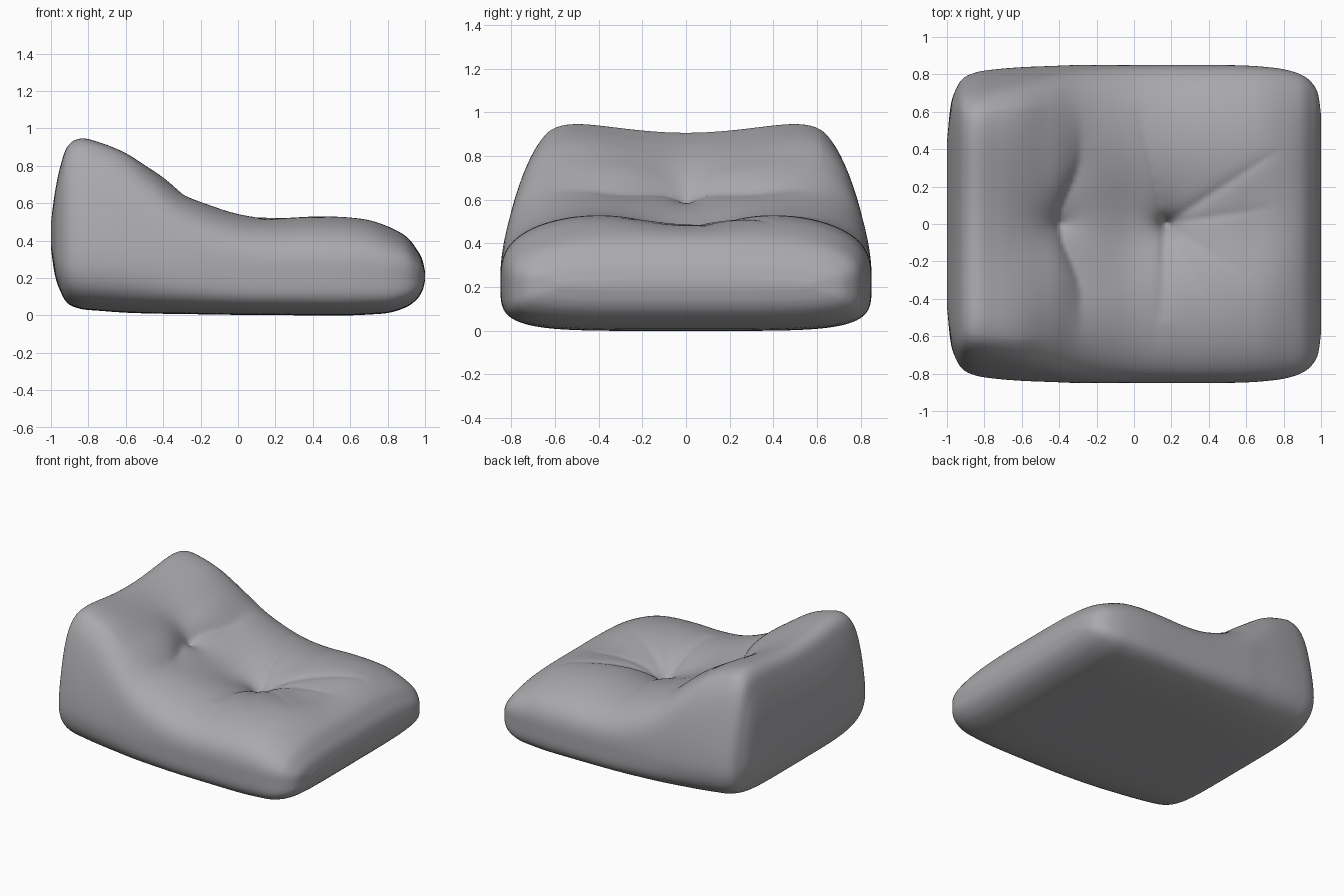
import bpy, bmesh, math

if "Cube" in bpy.data.objects:
    bpy.data.objects.remove(bpy.data.objects["Cube"])

# stations along x: x, bottom z, top z, half width, roundness of the upper half
STATIONS = [
    (-1.00, .36, .56, .45, 4), (-.98, .22, .70, .64, 5), (-.95, .13, .84, .73, 6),
    (-.91, .065, .945, .785, 7), (-.84, .035, .985, .815, 7), (-.74, .025, .965, .83, 6.5),
    (-.60, .015, .91, .84, 5.5), (-.45, .01, .80, .845, 4.6), (-.30, .008, .69, .85, 3.8),
    (-.13, .005, .615, .85, 3.3), (.04, .003, .565, .85, 3.1), (.22, .002, .55, .85, 3),
    (.40, 0, .555, .85, 3), (.57, 0, .55, .848, 3), (.70, .005, .53, .84, 3),
    (.81, .015, .485, .825, 3), (.90, .045, .425, .795, 3.2), (.955, .085, .355, .75, 3.4),
    (.985, .13, .30, .69, 3.6), (1.00, .185, .235, .58, 4)]
SUB, ACROSS, UP = 9, 100, 16


def spline(p0, p1, p2, p3, t):
    return [b + .5 * t * (c - a + t * (2*a - 5*b + 4*c - d + t * (3*(b - c) + d - a)))
            for a, b, c, d in zip(p0, p1, p2, p3)]


def smooth(a, b, v):
    t = min(1, max(0, (v - a) / (b - a)))
    return t * t * (3 - 2 * t)


def fold(x, y, ax, ay, bx, by, width, depth):
    """Narrow crease from a to b, fading out at b."""
    dx, dy = bx - ax, by - ay
    t = ((x - ax) * dx + (y - ay) * dy) / (dx*dx + dy*dy)
    u = min(1, max(0, t))
    d = math.hypot(x - ax - u*dx, y - ay - u*dy)
    return depth * (1 - u) ** .6 * math.exp(-d / width)


FOLDS = [(.78, .40, .025), (.75, .09, .018), (.17, -.52, .03), (.02, .62, .02),
         (.62, -.28, .010), (.12, -.68, .012), (.45, -.5, .010)]


def dent(x, y):
    ay = abs(y)
    # pulled-in button in the seat
    r = math.hypot((x - .17) / 1.1, y)
    d = .095 * math.exp(-r / .13) + .055 * math.exp(-(y / .3)**2) * smooth(-.35, 0, x) * smooth(.95, .6, x)
    for bx, by, dep in FOLDS:
        d += fold(x, y, .17, 0, bx, by, .03, dep)
    # tuck where the backrest meets the seat
    xc = -.40 + .11 * smooth(0, .38, ay)
    fade = smooth(.68, .1, ay)
    side = .05 if x < xc else .11
    d += .06 * fade * math.exp(-abs(x - xc) / side)
    d += .12 * math.exp(-math.hypot((x + .39) / 1.2, y) / .17)
    # sagging upper edge of the backrest
    d += .065 * max(0, 1 - (y / .62)**2) * smooth(-.35, -.65, x)
    return d


# unit square outline, evenly spaced, later rounded
square = ([(-1 + 2*i/ACROSS, -1) for i in range(ACROSS)] + [(1, -1 + i/UP) for i in range(2*UP)]
          + [(1 - 2*i/ACROSS, 1) for i in range(ACROSS)] + [(-1, 1 - i/UP) for i in range(2*UP)])


def section(bm, x, zb, zt, w, n):
    ring = []
    zc = zb + (zt - zb) * .45
    for a, b in square:
        k = n if b > 0 else 5
        s = (abs(a)**k + abs(b)**k) ** (-1 / k)
        a, b = a * s, b * s
        z = zc + b * ((zt - zc) if b > 0 else (zc - zb))
        y = a * w * (1 - .35 * max(0, z - .25) ** 1.6)
        if b > 0:
            z -= dent(x, y) * smooth(.3, .95, b)
        ring.append(bm.verts.new((x, y, max(0, z))))
    return ring


# cushion body lofted back to front
bm = bmesh.new()
rings = []
last = len(STATIONS) - 1
for i in range(last):
    q = [STATIONS[min(last, max(0, j))] for j in range(i - 1, i + 3)]
    for s in range(SUB + (i == last - 1)):
        rings.append(section(bm, *spline(*q, s / SUB)))
for r0, r1 in zip(rings, rings[1:]):
    for j in range(len(r0)):
        k = (j + 1) % len(r0)
        bm.faces.new((r0[j], r0[k], r1[k], r1[j]))
bm.faces.new(rings[0])
bm.faces.new(rings[-1])
bmesh.ops.recalc_face_normals(bm, faces=bm.faces)
for f in bm.faces:
    f.smooth = True
mesh = bpy.data.meshes.new("lounge_cushion")
bm.to_mesh(mesh)
bm.free()
cushion = bpy.data.objects.new("lounge_cushion", mesh)
bpy.context.collection.objects.link(cushion)

# grey fabric
fabric = bpy.data.materials.new("grey fabric")
fabric.diffuse_color = (.40, .40, .42, 1)
fabric.use_nodes = True
fabric.node_tree.nodes["Principled BSDF"].inputs["Base Color"].default_value = fabric.diffuse_color
mesh.materials.append(fabric)
